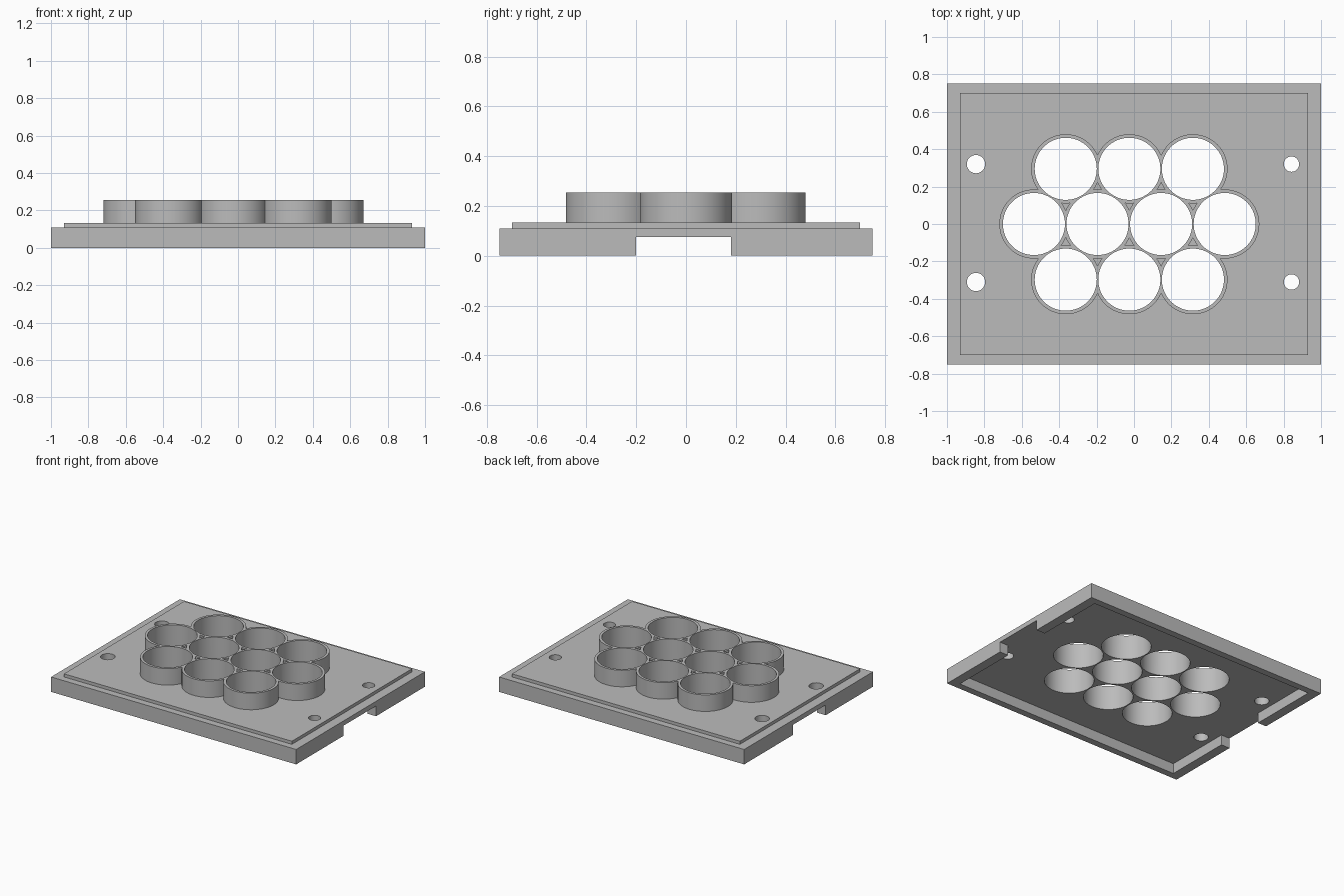
import bpy
import math

if "Cube" in bpy.data.objects:
    bpy.data.objects.remove(bpy.data.objects["Cube"], do_unlink=True)

grey = bpy.data.materials.new("plain grey")
grey.use_nodes = True
grey.diffuse_color = (0.5, 0.5, 0.5, 1)
grey.node_tree.nodes["Principled BSDF"].inputs["Base Color"].default_value = (0.5, 0.5, 0.5, 1)


def box(name, x0, x1, y0, y1, z0, z1):
    bpy.ops.mesh.primitive_cube_add(size=1, location=((x0 + x1) / 2, (y0 + y1) / 2, (z0 + z1) / 2))
    ob = bpy.context.object
    ob.name = name
    ob.scale = (x1 - x0, y1 - y0, z1 - z0)
    bpy.ops.object.transform_apply(location=True, rotation=True, scale=True)
    ob.data.materials.append(grey)
    return ob


def cylinder(name, x, y, radius, z0, z1, sides=64):
    bpy.ops.mesh.primitive_cylinder_add(vertices=sides, radius=radius, depth=z1 - z0,
                                        location=(x, y, (z0 + z1) / 2))
    ob = bpy.context.object
    ob.name = name
    bpy.ops.object.transform_apply(location=True, rotation=True, scale=True)
    ob.data.materials.append(grey)
    return ob


def combine(target, tool, operation):
    mod = target.modifiers.new("combine", "BOOLEAN")
    mod.operation = operation
    mod.solver = "EXACT"
    mod.object = tool
    bpy.context.view_layer.objects.active = target
    bpy.ops.object.modifier_apply(modifier=mod.name)
    bpy.data.objects.remove(tool, do_unlink=True)


# Base plate with its low raised step
tray = box("cell_tray", -1, 1, -0.75, 0.75, 0, 0.11)
combine(tray, box("raised_step", -0.93, 0.93, -0.70, 0.70, 0.09, 0.133), "UNION")

# Cup centres in three staggered rows
pitch, centre = 0.34, -0.025
cups = []
for count, y in ((3, 0.295), (4, 0.0), (3, -0.2975)):
    for i in range(count):
        cups.append((centre + (i - (count - 1) / 2) * pitch, y))

# Cup walls, then the bores through everything
for x, y in cups:
    combine(tray, cylinder("cup_wall", x, y, 0.185, 0.1, 0.255), "UNION")
for x, y in cups:
    combine(tray, cylinder("cup_bore", x, y, 0.166, -0.1, 0.4), "DIFFERENCE")

# Hollow underside and the slots through both end walls
combine(tray, box("hollow", -0.93, 0.93, -0.70, 0.70, -0.1, 0.075), "DIFFERENCE")
combine(tray, box("end_slots", -1.1, 1.1, -0.20, 0.18, -0.1, 0.075), "DIFFERENCE")

# Screw holes, wider on one end
for x, radius in ((-0.845, 0.049), (0.842, 0.041)):
    for y in (0.32, -0.31):
        combine(tray, cylinder("screw_hole", x, y, radius, -0.1, 0.4, 32), "DIFFERENCE")

# Smooth round walls with crisp edges
bpy.ops.object.select_all(action="DESELECT")
tray.select_set(True)
bpy.context.view_layer.objects.active = tray
bpy.ops.object.shade_smooth_by_angle(angle=math.radians(30))
